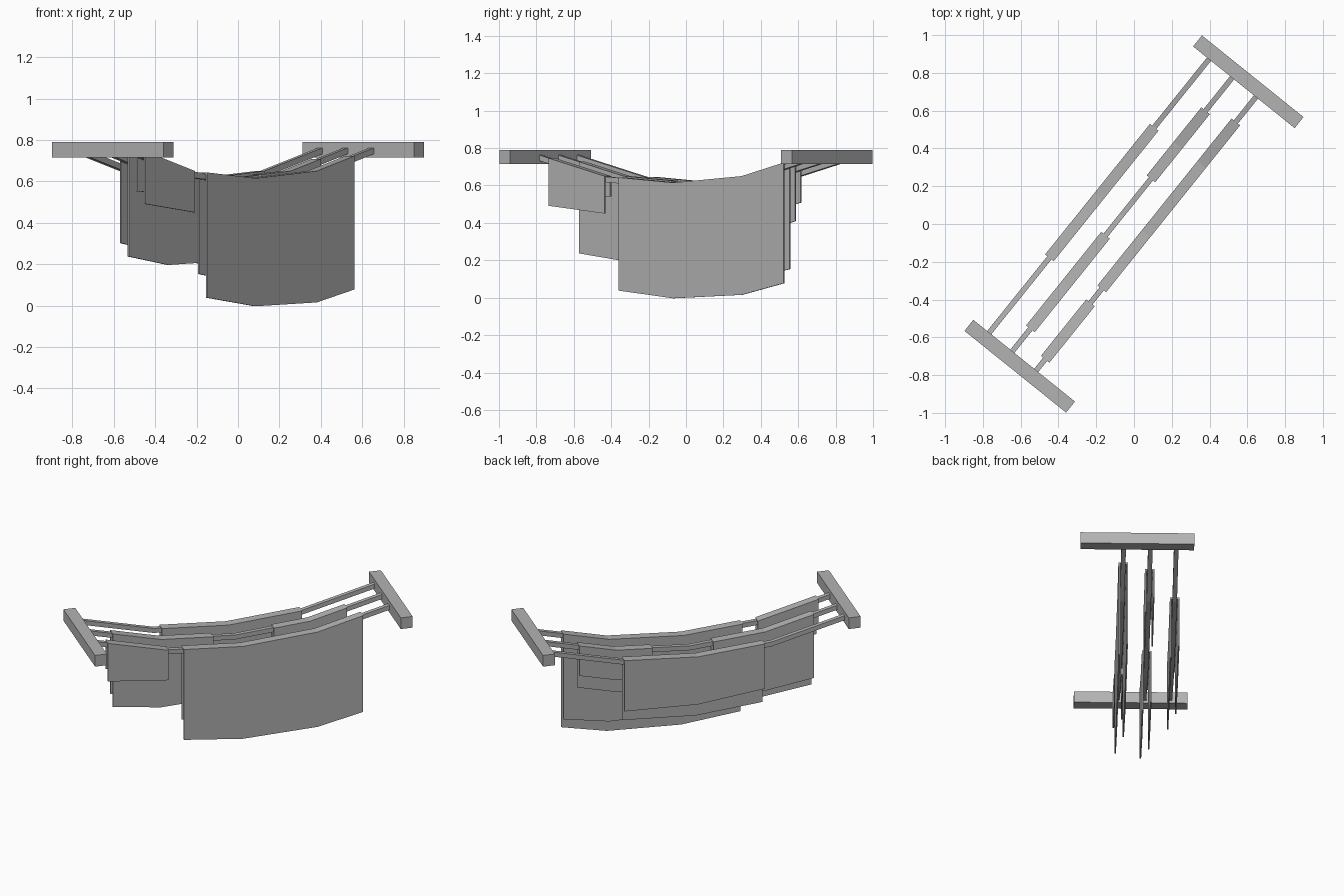
import bpy, bmesh
from mathutils import Matrix, Vector

cube = bpy.data.objects.get("Cube")
if cube:
    bpy.data.objects.remove(cube)

grey = bpy.data.materials.new("plain_grey")
grey.use_nodes = True
grey.diffuse_color = (0.45, 0.45, 0.45, 1)
grey.node_tree.nodes["Principled BSDF"].inputs["Base Color"].default_value = (0.45, 0.45, 0.45, 1)

# Local frame: u runs along the lines, v runs across them
U = Vector((0.626, 0.779, 0)).normalized()
V = Vector((U.y, -U.x, 0))
HALF = 0.94                      # half length of a line
SAG = [0.75, 0.632, 0.597, 0.632, 0.75]   # heights at even steps along the line
NODES = [HALF * (i - 2) / 2 for i in range(5)]


def line_z(u):
    t = (u + HALF) / HALF * 2
    i = min(max(int(t), 0), 3)
    return SAG[i] + (SAG[i + 1] - SAG[i]) * (t - i)


def loft(name, stations):
    """Skin rings of (v, z) points placed at each u, with capped ends."""
    bm = bmesh.new()
    rings = [[bm.verts.new(U * u + V * v + Vector((0, 0, z))) for v, z in ring]
             for u, ring in stations]
    n = len(rings[0])
    for a, b in zip(rings, rings[1:]):
        for i in range(n):
            j = (i + 1) % n
            bm.faces.new((a[i], a[j], b[j], b[i]))
    bm.faces.new(rings[0])
    bm.faces.new(rings[-1])
    bmesh.ops.recalc_face_normals(bm, faces=bm.faces)
    mesh = bpy.data.meshes.new(name)
    bm.to_mesh(mesh)
    bm.free()
    mesh.materials.append(grey)
    obj = bpy.data.objects.new(name, mesh)
    bpy.context.collection.objects.link(obj)


def box_ring(v, z, half_v, half_z):
    return [(v - half_v, z - half_z), (v + half_v, z - half_z),
            (v + half_v, z + half_z), (v - half_v, z + half_z)]


def sheet(name, v, start, end, near, far):
    """Cloth folded over a line; near and far are drops at (start, end) on +v and -v."""
    w, t = 0.029, 0.009
    stations = []
    for u in [start] + [n for n in NODES if start + 0.01 < n < end - 0.01] + [end]:
        f = (u - start) / (end - start)
        top = line_z(u) + 0.018
        zn = top - (near[0] + (near[1] - near[0]) * f)
        zf = top - (far[0] + (far[1] - far[0]) * f)
        stations.append((u, [(v + w, zn), (v + w, top), (v - w, top), (v - w, zf),
                             (v - w + t, zf), (v - w + t, top - t),
                             (v + w - t, top - t), (v + w - t, zn)]))
    loft(name, stations)


# End beams
for name, c in (("front_beam", -0.966), ("back_beam", 0.966)):
    ring = box_ring(0, 0.7525, 0.345, 0.0375)
    loft(name, [(c - 0.0375, ring), (c + 0.0375, ring)])

# Sagging lines
LEFT, MID, RIGHT = -0.237, -0.08, 0.082
for name, v in (("line_a", LEFT), ("line_b", MID), ("line_c", RIGHT)):
    loft(name, [(u, box_ring(v, line_z(u), 0.014, 0.015)) for u in NODES])

# Hanging sheets
sheet("long_sheet_a", LEFT, -0.42, 0.466, (0.41, 0.42), (0.30, 0.34))
sheet("front_sheet_b", MID, -0.776, -0.141, (0.49, 0.415), (0.425, 0.36))
sheet("back_sheet_b", MID, 0.243, 0.705, (0.30, 0.30), (0.20, 0.20))
sheet("front_sheet_c", RIGHT, -0.853, -0.47, (0.255, 0.20), (0.195, 0.11))
sheet("long_sheet_c", RIGHT, -0.374, 0.759, (0.605, 0.645), (0.49, 0.57))
